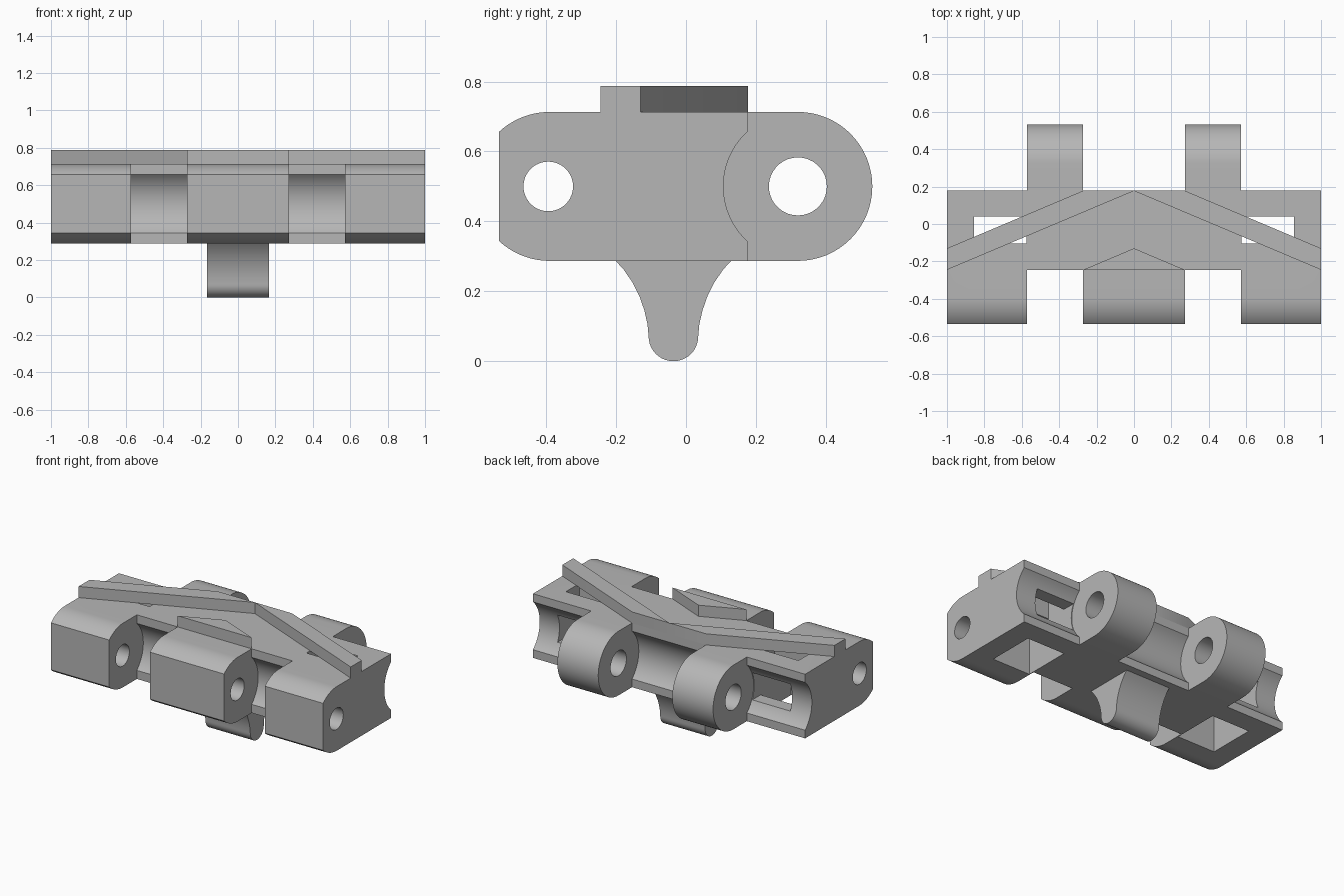
import bpy, bmesh
from math import radians, sin, cos, acos, degrees

old = bpy.data.objects.get("Cube")
if old:
    bpy.data.objects.remove(old, do_unlink=True)

steel = bpy.data.materials.new("plain_grey_steel")
steel.use_nodes = True
GREY = (0.47, 0.47, 0.47, 1)
steel.diffuse_color = GREY
steel.node_tree.nodes["Principled BSDF"].inputs["Base Color"].default_value = GREY

BOTTOM, DECK, RIDGE = 0.287, 0.713, 0.787
MID, R = 0.5, 0.213
FRONT_PIN, REAR_PIN = -0.39, 0.32
NOSE, SLOT_BACK, REAR = -0.535, -0.245, 0.178
LUG_IN, LUG_OUT = 0.272, 0.572


def arc(y, z, r, start, end, n=20):
    angles = [radians(start + (end - start) * i / n) for i in range(n + 1)]
    return [(y + r * cos(a), z + r * sin(a)) for a in angles]


def prism(name, points, lo, hi, axis="x"):
    """Extrude a (y, z) profile along x, or an (x, y) profile along z."""
    bm = bmesh.new()
    place = (lambda p, d: (d, *p)) if axis == "x" else (lambda p, d: (*p, d))
    face = bm.faces.new([bm.verts.new(place(p, lo)) for p in points])
    ext = bmesh.ops.extrude_face_region(bm, geom=[face])
    verts = [g for g in ext["geom"] if isinstance(g, bmesh.types.BMVert)]
    bmesh.ops.translate(bm, verts=verts, vec=place((0, 0), hi - lo))
    bmesh.ops.recalc_face_normals(bm, faces=bm.faces)
    mesh = bpy.data.meshes.new(name)
    bm.to_mesh(mesh)
    bm.free()
    mesh.materials.append(steel)
    ob = bpy.data.objects.new(name, mesh)
    bpy.context.collection.objects.link(ob)
    return ob


def combine(target, other, operation):
    mod = target.modifiers.new("bool", "BOOLEAN")
    mod.operation, mod.solver, mod.object = operation, "EXACT", other
    bpy.context.view_layer.objects.active = target
    bpy.ops.object.modifier_apply(modifier=mod.name)
    bpy.data.objects.remove(other, do_unlink=True)


def box(name, x0, x1, y0, y1, z0, z1):
    return prism(name, [(y0, z0), (y1, z0), (y1, z1), (y0, z1)], x0, x1)


# Knuckle section: blunt rounded nose, hollowed rear
nose = degrees(acos((NOSE - FRONT_PIN) / R))
hollow = degrees(acos((REAR - REAR_PIN) / R))
knuckle = (arc(FRONT_PIN, MID, R, 90, nose, 10)
           + arc(FRONT_PIN, MID, R, 360 - nose, 270, 10)
           + [(REAR, BOTTOM)]
           + arc(REAR_PIN, MID, R, 360 - hollow, hollow)
           + [(REAR, DECK)])

# Lug section: round rear, hollowed front slot
slot = degrees(acos((SLOT_BACK - FRONT_PIN) / R))
lug = (arc(REAR_PIN, MID, R, -90, 90, 32)
       + [(SLOT_BACK, DECK)]
       + arc(FRONT_PIN, MID, R, slot, -slot)
       + [(SLOT_BACK, BOTTOM)])

# Link body from alternating knuckle and lug sections
body = prism("link_body", knuckle, -LUG_IN, LUG_IN)
for a, b, profile in ((LUG_IN, LUG_OUT, lug), (LUG_OUT, 1, knuckle)):
    combine(body, prism("section", profile, a, b), "UNION")
    combine(body, prism("section", profile, -b, -a), "UNION")

# Pin holes
for y, r in ((FRONT_PIN - 0.004, 0.071), (REAR_PIN, 0.083)):
    combine(body, prism("pin_cutter", arc(y, MID, r, 0, 350, 35), -1.1, 1.1), "DIFFERENCE")

# Weight-saving windows, underside pockets and rear openings near both ends
for side in (-1, 1):
    x0, x1 = sorted((side * 0.576, side * 0.855))
    for y0, y1, z0, z1 in ((-0.105, 0.04, 0.2, 0.8),
                           (-0.28, 0.04, 0.2, 0.59),
                           (-0.1, 0.25, 0.41, 0.59)):
        combine(body, box("window_cutter", x0, x1, y0, y1, z0, z1), "DIFFERENCE")

# Raised chevron tread and small wedge on the deck
half = [(0.272, REAR), (1, -0.13), (1, SLOT_BACK)]
chevron = half + [(0, REAR)] + [(-x, y) for x, y in reversed(half)]
tread = prism("chevron_tread", chevron[:3] + [(0, REAR - 0.001)] + chevron[4:], DECK - 0.001, RIDGE, "z")
wedge = prism("front_wedge", [(-LUG_IN, SLOT_BACK), (LUG_IN, SLOT_BACK), (0, -0.13)],
              DECK - 0.001, RIDGE, "z")

# Guide tooth: flared root, rounded tip, symmetric about its own centre line
CENTRE = -0.036
flank = [(0.168, 0.29), (0.142, 0.262), (0.117, 0.225), (0.097, 0.185),
         (0.083, 0.145), (0.074, 0.105), (0.071, 0.071)]
tooth_profile = ([(CENTRE + w, z) for w, z in flank]
                 + arc(CENTRE, 0.071, 0.071, 0, -180, 20)[1:-1]
                 + [(CENTRE - w, z) for w, z in reversed(flank)])
tooth = prism("guide_tooth", tooth_profile, -0.165, 0.165)

# Smooth the round surfaces, keep the edges crisp
bpy.ops.object.select_all(action="DESELECT")
for ob in (body, tread, wedge, tooth):
    ob.select_set(True)
bpy.context.view_layer.objects.active = body
bpy.ops.object.shade_smooth_by_angle(angle=radians(25))
